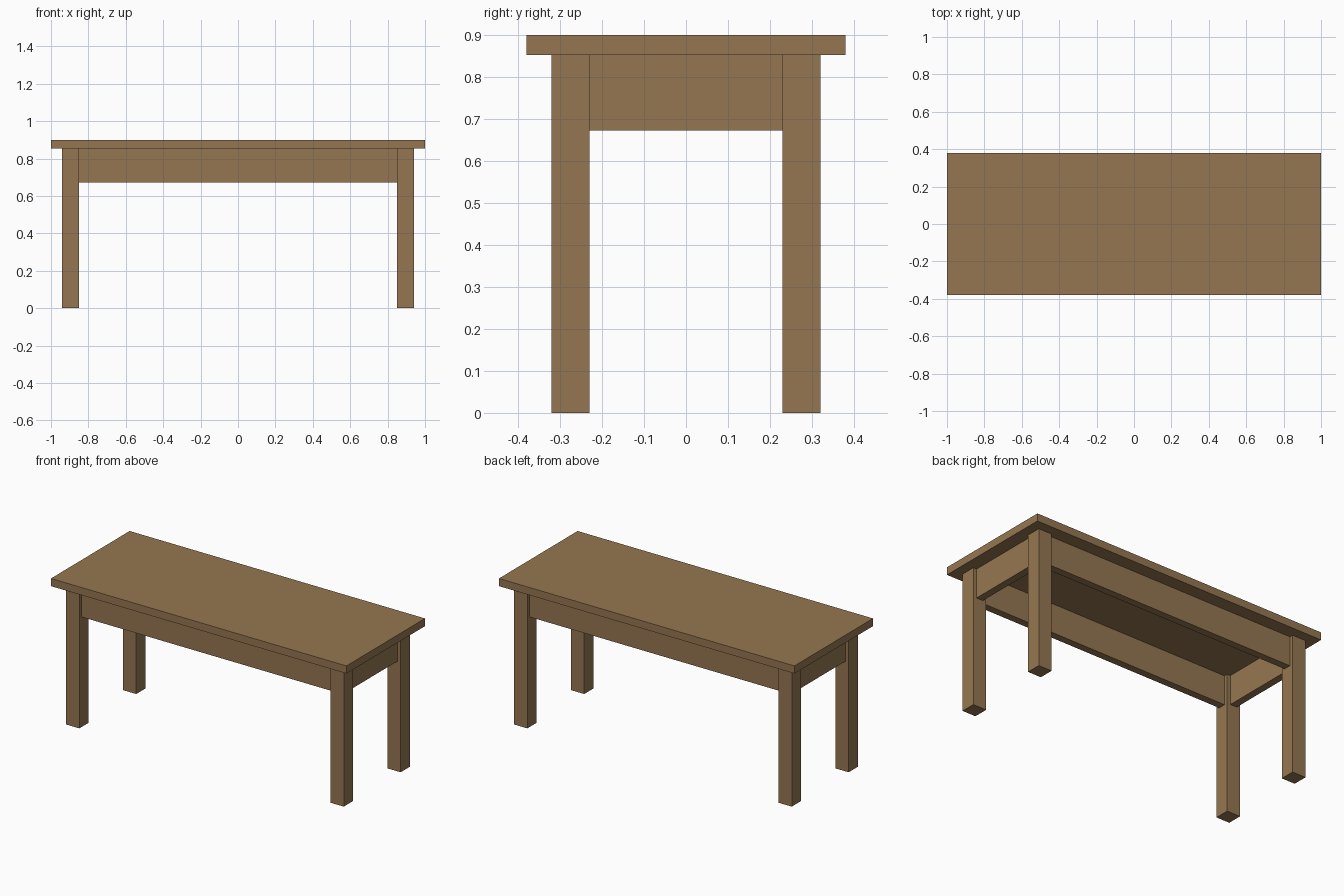
import bpy

if "Cube" in bpy.data.objects:
    bpy.data.objects.remove(bpy.data.objects["Cube"])

wood = bpy.data.materials.new("brown wood")
wood.diffuse_color = (0.30, 0.183, 0.082, 1)
wood.use_nodes = True
wood.node_tree.nodes["Principled BSDF"].inputs["Base Color"].default_value = wood.diffuse_color


def box(name, x, y, z):
    """Box spanning the given (min, max) ranges."""
    spans = (x, y, z)
    bpy.ops.mesh.primitive_cube_add(size=1, location=[(a + b) / 2 for a, b in spans])
    ob = bpy.context.object
    ob.name = name
    ob.scale = [b - a for a, b in spans]
    bpy.ops.object.transform_apply(location=False, rotation=False, scale=True)
    ob.data.materials.append(wood)
    return ob


LEG_X, LEG_Y, LEG = 0.94, 0.32, 0.09     # outer leg faces and leg width
UNDER, APRON_Z = 0.853, 0.673            # underside of top, bottom of aprons
INSET, THICK = 0.0225, 0.045             # apron setback and thickness


def side(s, outer, width):
    """Range of given width measured inward from an outer face on side s."""
    return tuple(sorted((s * outer, s * (outer - width))))


# Table top
box("table_top", (-1, 1), (-0.38, 0.38), (UNDER, 0.9))

# Legs
for sx, xn in ((-1, "left"), (1, "right")):
    for sy, yn in ((-1, "front"), (1, "back")):
        box(f"{yn}_{xn}_leg", side(sx, LEG_X, LEG), side(sy, LEG_Y, LEG), (0, UNDER))

# Aprons between the legs
ix, iy = LEG_X - LEG, LEG_Y - LEG
for s, yn, xn in ((-1, "front", "left"), (1, "back", "right")):
    box(f"{yn}_apron", (-ix, ix), side(s, LEG_Y - INSET, THICK), (APRON_Z, UNDER))
    box(f"{xn}_apron", side(s, LEG_X - INSET, THICK), (-iy, iy), (APRON_Z, UNDER))
